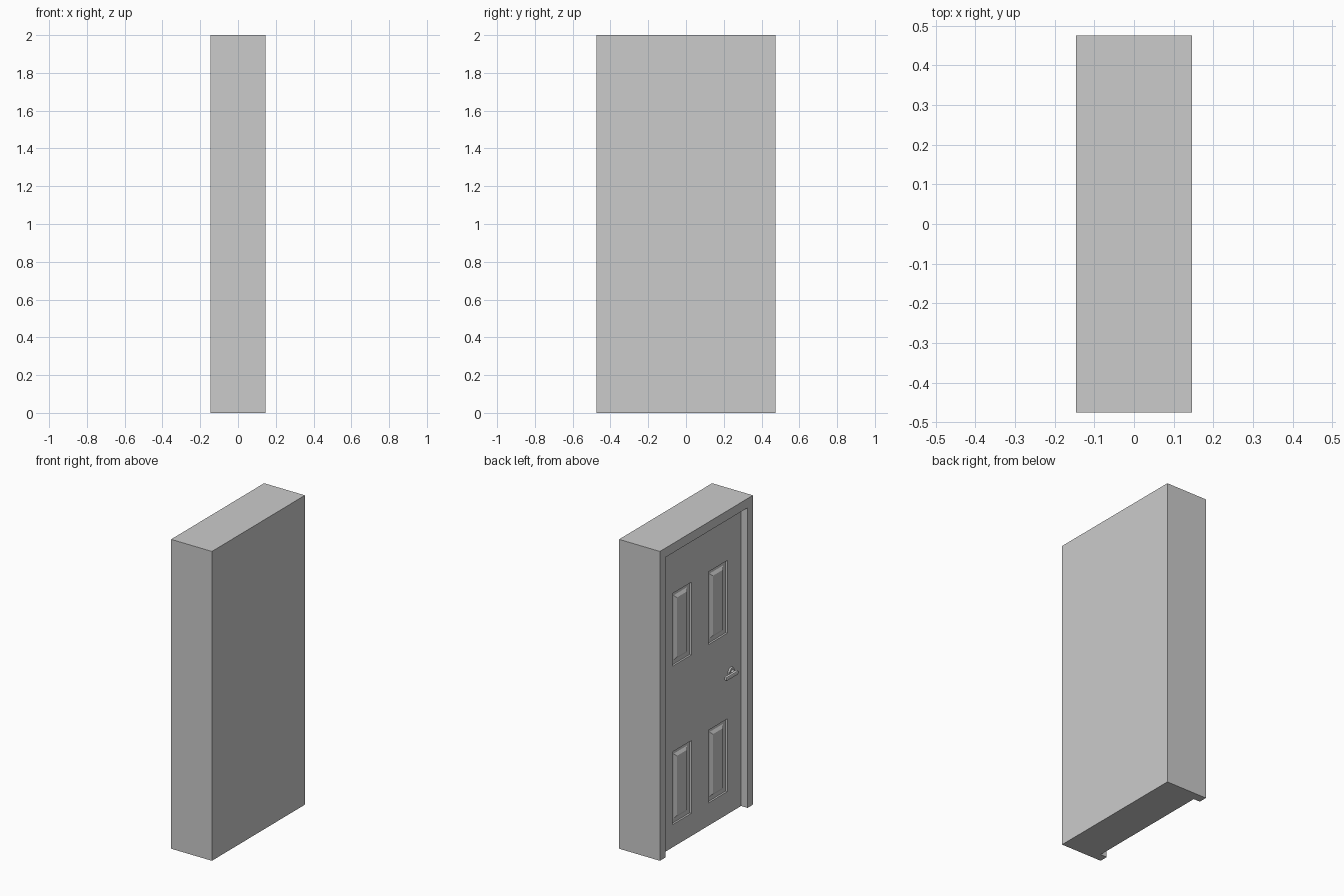
import bpy, bmesh, math
from mathutils import Matrix

if "Cube" in bpy.data.objects:
    bpy.data.objects.remove(bpy.data.objects["Cube"])

FRONT, BACK = -0.146, 0.146      # outer faces along x; the door looks towards -x
LEAF, POCKET = -0.10, -0.06      # door leaf front and back
RECESS = 0.012                   # depth of the sunken panels
PANEL_W, PANEL_H = 0.19, 0.47
PANELS = [(y, z) for z in (0.382, 1.406) for y in (-0.184, 0.184)]


def make_object(name, bm):
    bmesh.ops.recalc_face_normals(bm, faces=bm.faces)
    mesh = bpy.data.meshes.new(name)
    bm.to_mesh(mesh)
    bm.free()
    obj = bpy.data.objects.new(name, mesh)
    bpy.context.collection.objects.link(obj)
    return obj


def box(name, x, y, z):
    bm = bmesh.new()
    size = [b - a for a, b in (x, y, z)]
    mid = [(a + b) / 2 for a, b in (x, y, z)]
    bmesh.ops.create_cube(bm, size=1, matrix=Matrix.Translation(mid) @ Matrix.Diagonal((*size, 1)))
    return make_object(name, bm)


def carve(target, cutter):
    mod = target.modifiers.new("carve", 'BOOLEAN')
    mod.operation, mod.solver, mod.object = 'DIFFERENCE', 'EXACT', cutter
    bpy.context.view_layer.objects.active = target
    bpy.ops.object.modifier_apply(modifier=mod.name)
    bpy.data.objects.remove(cutter)


def knob(name, radius, x0, x1, y, z, tip=1.0):
    bm = bmesh.new()
    turn = Matrix.Rotation(-math.pi / 2, 4, 'Y')
    bmesh.ops.create_cone(bm, cap_ends=True, segments=24, radius1=radius, radius2=radius * tip,
                          depth=x0 - x1, matrix=Matrix.Translation(((x0 + x1) / 2, y, z)) @ turn)
    return make_object(name, bm)


# Frame: deep block with a pocket open at the front and the floor
frame = box("door_frame", (FRONT, BACK), (-0.475, 0.475), (0, 2))
carve(frame, box("opening_cutter", (-0.3, POCKET), (-0.42, 0.42), (-0.2, 1.94)))

# Door leaf with four sunken panels
leaf = box("door_leaf", (LEAF, POCKET), (-0.42, 0.42), (0, 1.94))
for y, z in PANELS:
    carve(leaf, box("panel_cutter", (-0.2, LEAF + RECESS),
                    (y - PANEL_W / 2, y + PANEL_W / 2), (z - PANEL_H / 2, z + PANEL_H / 2)))

# Raised, chamfered field inside each panel
for i, (y, z) in enumerate(PANELS):
    hy, hz = PANEL_W / 2 - 0.025, PANEL_H / 2 - 0.025
    field = box(f"raised_panel_{i + 1}", (LEAF, LEAF + RECESS), (y - hy, y + hy), (z - hz, z + hz))
    for v in field.data.vertices:
        if v.co.x < LEAF + RECESS / 2:
            v.co.y -= math.copysign(0.018, v.co.y - y)
            v.co.z -= math.copysign(0.018, v.co.z - z)

# Handle: rosette, neck and a lever pointing to the hinge side
HY, HZ = -0.315, 0.91
knob("handle_rosette", 0.03, LEAF, LEAF - 0.009, HY, HZ, 0.85)
knob("handle_neck", 0.012, LEAF - 0.009, LEAF - 0.03, HY, HZ)
lever = box("handle_lever", (FRONT + 0.001, LEAF - 0.025), (HY - 0.018, HY + 0.105), (HZ - 0.013, HZ + 0.013))
bevel = lever.modifiers.new("rounding", 'BEVEL')
bevel.width, bevel.segments = 0.007, 2
